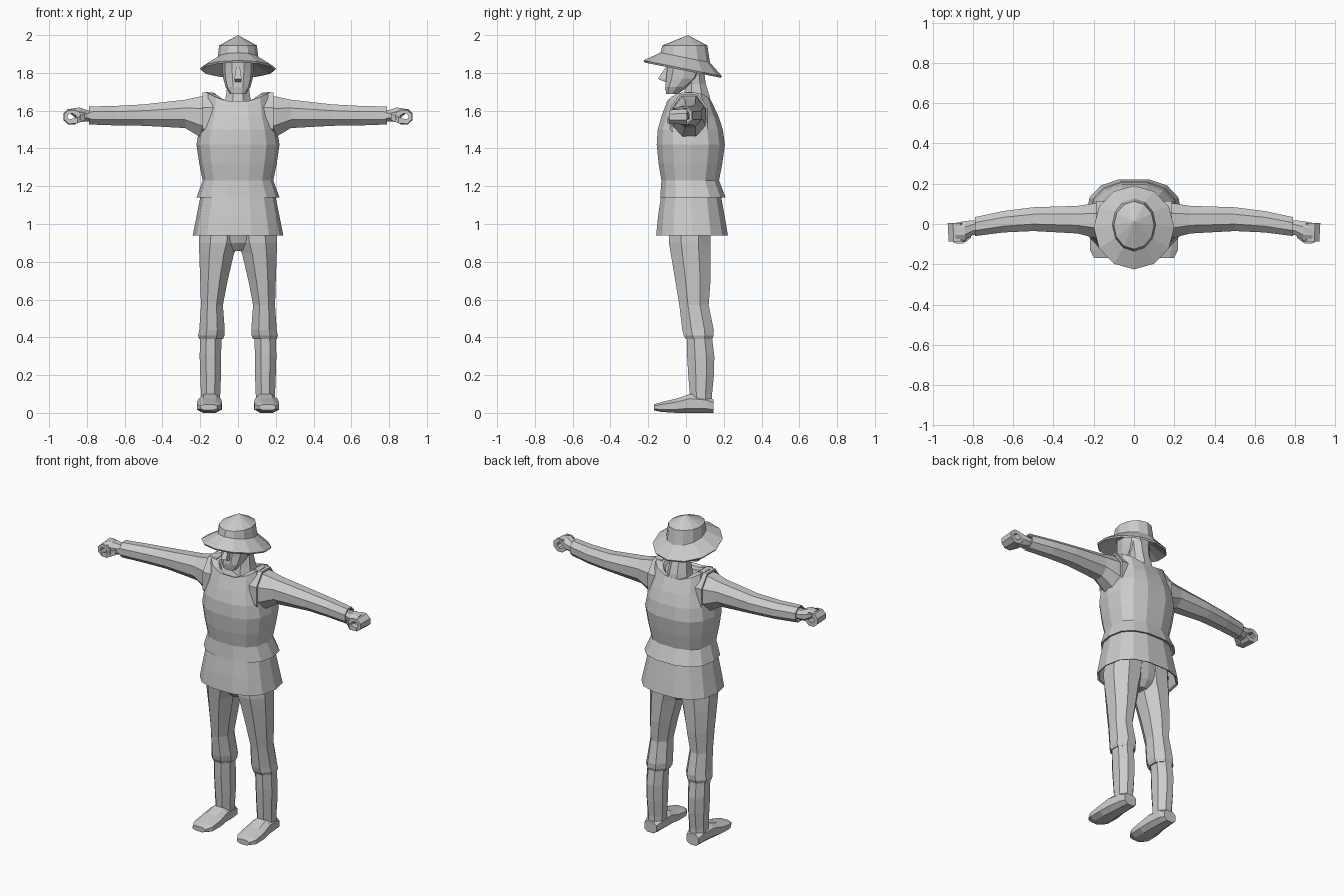
import bpy, bmesh, math

cloth = bpy.data.materials.new("plain grey")
cloth.diffuse_color = (0.6, 0.6, 0.6, 1)


def section(axis, t, a0, a1, b0, b1, n=8, p=2.0):
    """Rounded section between two bounds, square to the given axis."""
    off = 0.5 if n in (4, 8) else 0.0
    pts = []
    for i in range(n):
        ang = 2 * math.pi * (i + off) / n
        c, s = math.cos(ang), math.sin(ang)
        pts.append((math.copysign(abs(c) ** (2 / p), c), math.copysign(abs(s) ** (2 / p), s)))
    ma, mb = max(q[0] for q in pts), max(q[1] for q in pts)
    out = []
    for c, s in pts:
        a = (a0 + a1) / 2 + (a1 - a0) / 2 * c / ma
        b = (b0 + b1) / 2 + (b1 - b0) / 2 * s / mb
        out.append({"x": (t, a, b), "y": (a, t, b), "z": (a, b, t)}[axis])
    return out


def loft(name, rings, closed=False, mirror=False):
    """Skin a list of equal rings; ends are capped unless closed."""
    bm = bmesh.new()
    vs = [[bm.verts.new(p) for p in r] for r in rings]
    n = len(vs[0])
    pairs = list(zip(vs, vs[1:])) + ([(vs[-1], vs[0])] if closed else [])
    for lo, hi in pairs:
        for i in range(n):
            j = (i + 1) % n
            bm.faces.new((lo[i], lo[j], hi[j], hi[i]))
    if not closed:
        bm.faces.new(vs[0][::-1])
        bm.faces.new(vs[-1])
    bmesh.ops.remove_doubles(bm, verts=bm.verts[:], dist=1e-5)
    bmesh.ops.recalc_face_normals(bm, faces=bm.faces[:])
    me = bpy.data.meshes.new(name)
    bm.to_mesh(me)
    bm.free()
    me.materials.append(cloth)
    ob = bpy.data.objects.new(name, me)
    bpy.context.collection.objects.link(ob)
    if mirror:
        ob.modifiers.new("mirror", "MIRROR").use_mirror_merge = False
    return ob


def body(rows, n=12, p=2.0):
    """Centred horizontal sections: height, half width, front, back."""
    return [section("z", z, -w, w, f, b, n, p) for z, w, f, b in rows]


def run(axis, rows, n=8, p=2.0):
    return [section(axis, *r, n, p) for r in rows]


# Hat: pointed crown and tilted brim
crown = body([(2.0, 0, .01, .01), (1.945, .1, -.125, .113)])
brim = body([(1.884, .108, -.135, .127), (1.825, .2, -.225, .19),
             (1.815, .195, -.22, .185), (1.862, .1, -.12, .115)])
brim = [[(x, y, z - .2 * (y + .02)) for x, y, z in r] for r in brim]
loft("hat", crown + brim)

# Head, nose and neck
loft("head", body([(1.688, .042, -.105, -.045), (1.725, .066, -.11, .01), (1.77, .078, -.105, .07),
                   (1.82, .083, -.1, .093), (1.87, .083, -.1, .095)], 10, 2.4))
loft("nose", body([(1.83, .01, -.108, -.08), (1.768, .019, -.148, -.08), (1.752, .016, -.11, -.08)], 4))
loft("neck", body([(1.6, .08, -.03, .14), (1.67, .065, -.015, .127),
                   (1.74, .056, 0, .105), (1.83, .062, 0, .093)], 8))

# Vest with flared hem, raised shoulders and scooped collar
vest = body([(1.2, .165, -.115, .16), (1.14, .21, -.13, .2), (1.14, .22, -.137, .21),
             (1.23, .187, -.13, .175), (1.32, .205, -.145, .192), (1.42, .22, -.155, .206),
             (1.5, .206, -.15, .195), (1.57, .185, -.13, .172)], 14, 2.5)
for z, w, f, b in [(1.645, .17, -.1, .135), (1.637, .122, -.08, .118), (1.615, .108, -.07, .108)]:
    top = body([(z, w, f, b)], 14, 2.5)[0]
    vest.append([(x, y, h + .055 * (x / w) ** 2) for x, y, h in top])
loft("vest", vest)

# Tunic skirt, hollow underneath
loft("tunic_skirt", body([(1.08, .195, -.12, .17), (.945, .228, -.148, .21), (.94, .24, -.158, .222),
                          (1.04, .22, -.148, .205), (1.15, .198, -.132, .185)], 14, 2.5))

# Trousers: seat and two legs ending in a knee band
loft("trouser_seat", body([(.858, .035, -.04, .09), (.9, .11, -.075, .12),
                           (.95, .19, -.09, .13), (1.1, .19, -.09, .13)], 12, 2.5))
loft("trouser_leg", run("z", [
    (1.05, -.02, .2, -.09, .13), (.9, 0, .207, -.09, .13), (.84, .022, .205, -.08, .13),
    (.7, .055, .2, -.057, .13), (.57, .08, .196, -.035, .12), (.44, .07, .205, -.02, .147),
    (.41, .072, .211, -.012, .146), (.39, .08, .205, 0, .138)]), mirror=True)

# Boots: shaft and foot
loft("boot_shaft", run("z", [
    (.42, .088, .2, .004, .135), (.3, .089, .203, .006, .15), (.2, .09, .2, .012, .148),
    (.1, .094, .196, .02, .138), (.04, .094, .196, .02, .14)]), mirror=True)
loft("boot_foot", run("y", [
    (.145, .105, .19, 0, .07), (.11, .094, .198, 0, .09), (.02, .09, .208, 0, .1),
    (-.05, .085, .217, 0, .076), (-.13, .088, .218, .005, .057),
    (-.17, .112, .198, .014, .045)], 8, 2.6), mirror=True)

# Sleeves with armhole rims and open cuffs
loft("armhole_rim", run("x", [
    (.13, -.085, .115, 1.425, 1.695), (.188, -.085, .115, 1.425, 1.695),
    (.188, -.075, .105, 1.438, 1.683), (.15, -.075, .105, 1.438, 1.683)]), mirror=True)
loft("sleeve", run("x", [
    (.15, -.072, .105, 1.445, 1.68), (.2, -.068, .102, 1.46, 1.675), (.28, -.047, .09, 1.508, 1.658),
    (.5, -.035, .083, 1.52, 1.633), (.65, -.042, .064, 1.522, 1.625), (.79, -.06, .034, 1.527, 1.622),
    (.79, -.052, .026, 1.535, 1.614), (.75, -.045, .03, 1.54, 1.61)]), mirror=True)

# Hands: palm, curled fingers around an open grip, thumb
loft("palm", run("x", [
    (.74, -.045, .02, 1.545, 1.6), (.8, -.055, .018, 1.543, 1.603),
    (.84, -.082, .014, 1.54, 1.617), (.885, -.08, .006, 1.583, 1.61)]), mirror=True)
loft("curled_fingers", run("y", [
    (-.088, .834, .92, 1.53, 1.604), (.004, .836, .925, 1.527, 1.61),
    (.004, .858, .902, 1.55, 1.585), (-.088, .858, .902, 1.55, 1.585)]), closed=True, mirror=True)
loft("thumb", run("x", [
    (.81, -.07, -.03, 1.55, 1.585), (.85, -.098, -.06, 1.533, 1.565),
    (.895, -.095, -.07, 1.533, 1.553)], 4), mirror=True)
